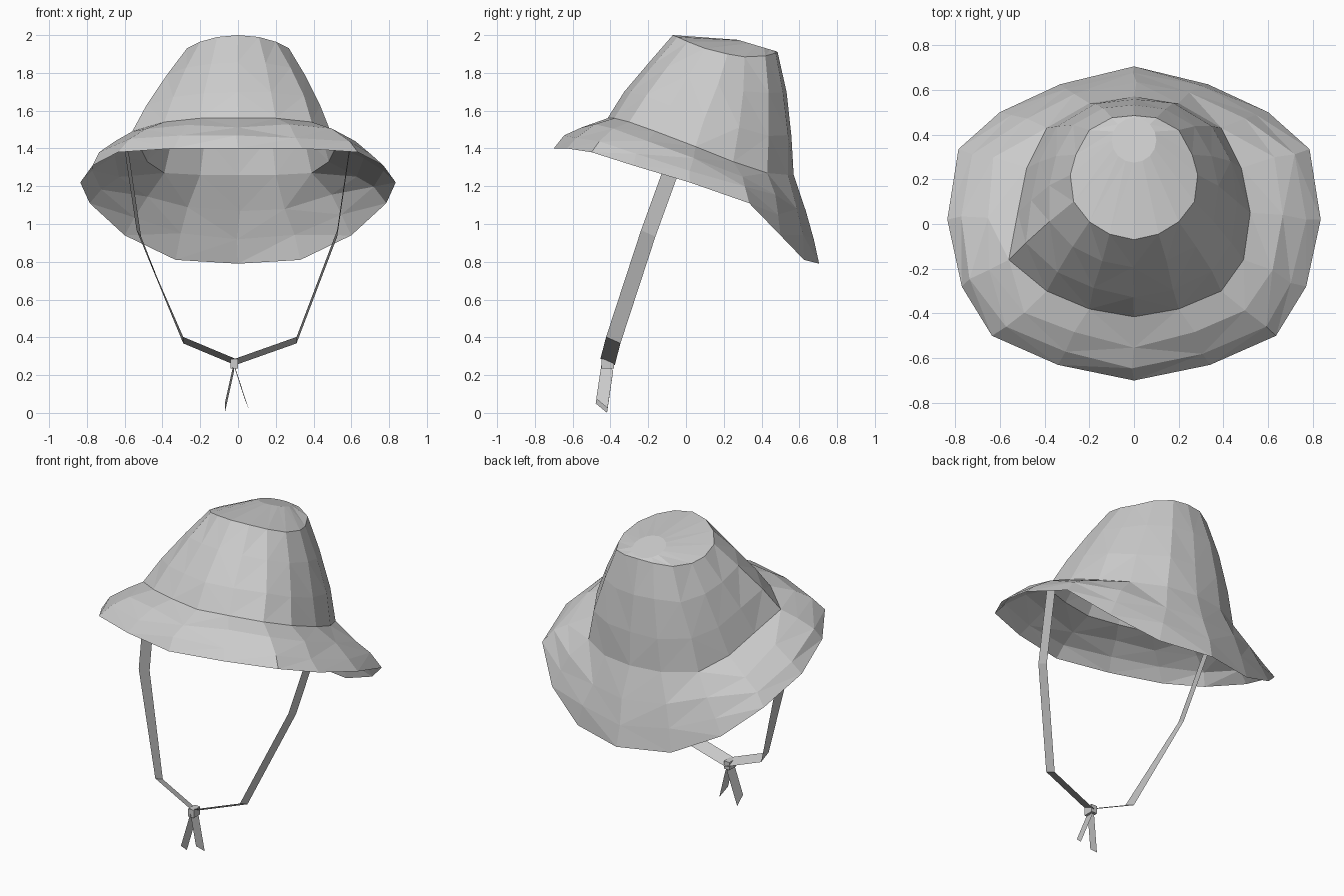
import bpy, bmesh, math, random
from mathutils import Vector

random.seed(4)
cube = bpy.data.objects.get("Cube")
if cube:
    bpy.data.objects.remove(cube, do_unlink=True)

fabric = bpy.data.materials.new("grey fabric")
fabric.use_nodes = True
grey = (0.6, 0.6, 0.6, 1)
fabric.diffuse_color = grey
fabric.node_tree.nodes["Principled BSDF"].inputs["Base Color"].default_value = grey


def finish(name, bm):
    """Turn a bmesh into a flat shaded object."""
    mesh = bpy.data.meshes.new(name)
    bm.to_mesh(mesh)
    bm.free()
    mesh.materials.append(fabric)
    obj = bpy.data.objects.new(name, mesh)
    bpy.context.collection.objects.link(obj)
    return obj


def full_ring(half):
    """Mirror a half outline, front to back, into a closed ring."""
    left = [Vector(p) for p in half]
    right = [Vector((-p.x, p.y, p.z)) for p in left[-2:0:-1]]
    return left + right


def between(ring_a, ring_b, t, swell=1.0, lift=0.0, crumple=0.0):
    """Blend two rings, swelling outwards from the hat's axis."""
    ring = []
    for a, b in zip(ring_a, ring_b):
        p = a.lerp(b, t)
        p.x *= swell
        p.y = axis_y + (p.y - axis_y) * swell
        p.z += lift
        p += Vector([random.uniform(-crumple, crumple) for _ in range(3)])
        ring.append(p)
    return ring


def loft(name, rings, cap=False):
    """Skin a stack of rings, optionally closing the last one."""
    bm = bmesh.new()
    loops = [[bm.verts.new(p) for p in ring] for ring in rings]
    for low, high in zip(loops, loops[1:]):
        count = len(low)
        for i in range(count):
            j = (i + 1) % count
            bm.faces.new((low[i], low[j], high[j], high[i]))
    if cap:
        bm.faces.new(loops[-1])
    bmesh.ops.triangulate(bm, faces=[f for f in bm.faces if len(f.verts) == 4],
                          quad_method='SHORT_EDGE')
    return finish(name, bm)


def ribbon(name, path, half_widths):
    """Flat strip along a path; half_widths gives the side offset per point."""
    bm = bmesh.new()
    pairs = []
    for point, side in zip(path, half_widths):
        p, w = Vector(point), Vector(side)
        pairs.append((bm.verts.new(p - w), bm.verts.new(p + w)))
    for (a, b), (c, d) in zip(pairs, pairs[1:]):
        bm.faces.new((a, b, d, c))
    return finish(name, bm)


axis_y = 0.1

# Key outlines of the hat, each running from front centre to back centre
rim = full_ring([(0, -.7, 1.4), (.34, -.63, 1.4), (.635, -.5, 1.38),
                 (.77, -.28, 1.31), (.835, .02, 1.22), (.785, .335, 1.11),
                 (.6, .5, .94), (.33, .625, .81), (0, .705, .79)])
base = full_ring([(0, -.415, 1.56), (.2, -.38, 1.56), (.39, -.3, 1.54),
                  (.49, -.16, 1.49), (.52, .05, 1.41), (.48, .25, 1.33),
                  (.39, .43, 1.27), (.2, .54, 1.26), (0, .57, 1.26)])
top = full_ring([(0, -.07, 2), (.11, -.045, 1.99), (.2, .01, 1.965),
                 (.27, .1, 1.93), (.285, .22, 1.9), (.26, .31, 1.885),
                 (.2, .42, 1.89), (.1, .475, 1.905), (0, .485, 1.91)])

# Tucked fold on the right side of the crown base
base[13].x -= .07

# Crown with its tilted button disc on top
disc = []
for i in range(len(top)):
    a = math.tau * i / len(top)
    y = .375 - .1 * math.cos(a)
    disc.append(Vector((.1 * math.sin(a), y, 1.975 - .3 * (y - .275))))
loft("crown", [base,
               between(base, top, .32, 1.045, 0, .006),
               between(base, top, .68, 1.05, 0, .004),
               top, disc], cap=True)

# Drooping brim with soft creases
loft("brim", [rim,
              between(base, rim, .76, 1.01, .025, .01),
              between(base, rim, .45, 1.0, .03, .012),
              base])

# Chin straps meeting at the knot
for name, s, twist in (("left_chin_strap", 1, 0), ("right_chin_strap", -1, .012)):
    path = [(s * .59, -.04, 1.39), (s * .525, -.2, .95),
            (s * .3 + .01, -.385, .385), (-.015, -.415, .27)]
    tilt = Vector((0, .038, -.017))
    turned = tilt + Vector((twist, 0, 0))
    ribbon(name, path, [turned, turned, tilt, tilt])

# Knot
bm = bmesh.new()
bmesh.ops.create_cube(bm, size=1)
for v in bm.verts:
    v.co = Vector((v.co.x * .04, v.co.y * .065, v.co.z * .05))
    v.co += Vector((-.02, -.415, .26))
finish("knot", bm)

# Loose strap ends
for name, tip in (("left_strap_end", (.045, -.445, .05)),
                  ("right_strap_end", (-.07, -.448, .025))):
    side = Vector((.01 if tip[0] > 0 else 0, .03, -.025))
    ribbon(name, [(-.02, -.415, .25), tip], [side, side])
